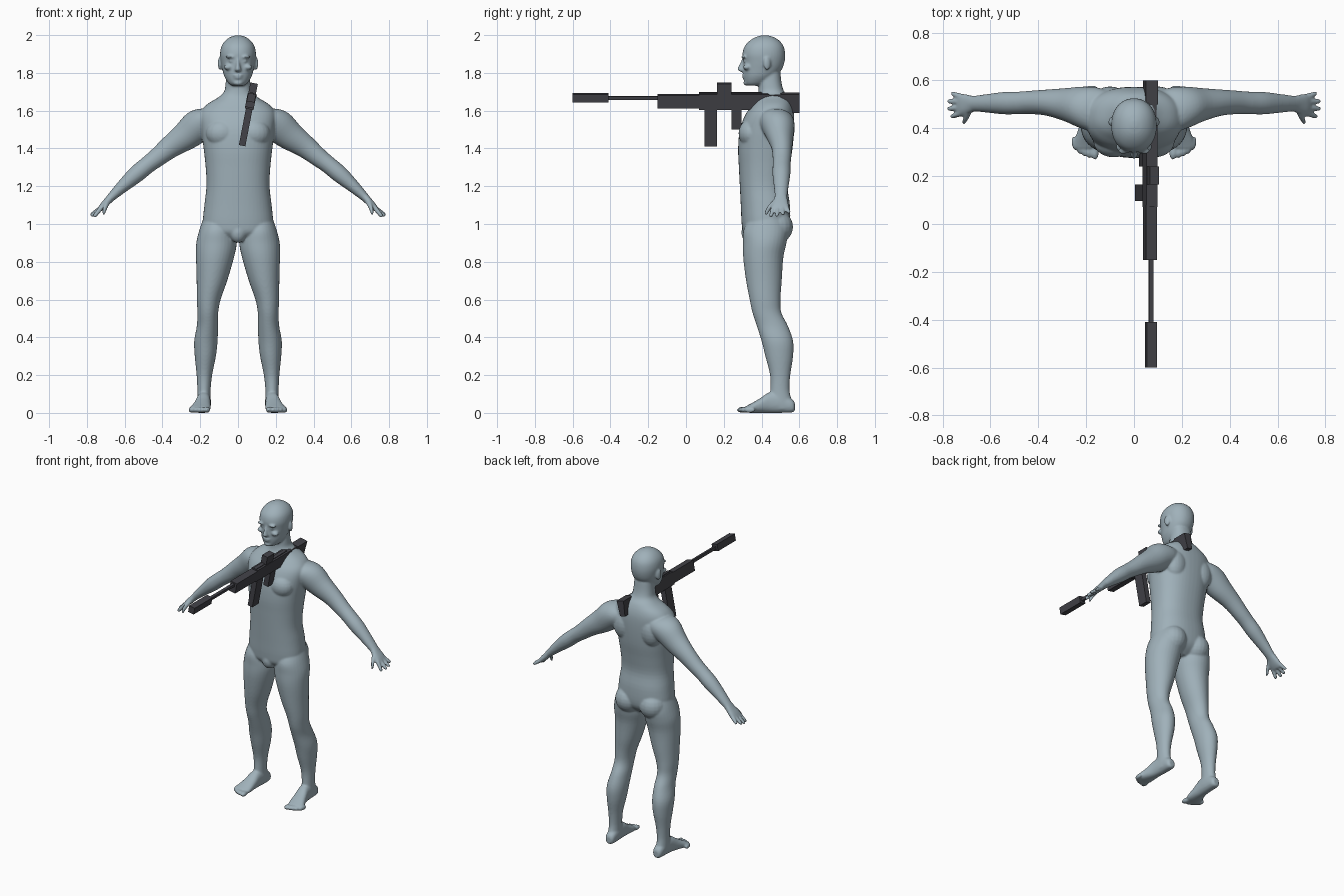
import bpy, bmesh, math
from mathutils import Vector, Matrix


def material(name, rgb):
    m = bpy.data.materials.new(name)
    m.diffuse_color = (*rgb, 1)
    return m


SKIN = material("blue_grey_body", (0.35, 0.44, 0.49))
METAL = material("dark_gunmetal", (0.055, 0.055, 0.065))
X, Y, Z = Vector((1, 0, 0)), Vector((0, 1, 0)), Vector((0, 0, 1))
body = bmesh.new()


def smooth_rings(rings, steps=4):
    """Catmull-Rom interpolation between cross-sections."""
    r = [Vector(q) for q in rings]
    out = []
    for i in range(len(r) - 1):
        p0, p1, p2, p3 = r[max(i - 1, 0)], r[i], r[i + 1], r[min(i + 2, len(r) - 1)]
        for k in range(steps):
            t = k / steps
            out.append(0.5 * (2 * p1 + (p2 - p0) * t + (2 * p0 - 5 * p1 + 4 * p2 - p3) * t * t
                              + (3 * p1 - p0 - 3 * p2 + p3) * t ** 3))
    return out + [r[-1]]


def loft(rings, u=X, v=Y, side=1, power=2.0, n=32):
    """Closed skin over rings (x, y, z, half size on u, half size on v)."""
    loops = []
    for q in smooth_rings(rings):
        loop = []
        for k in range(n):
            c, s = math.cos(2 * math.pi * k / n), math.sin(2 * math.pi * k / n)
            e = 2 / power
            p = (Vector(q[:3]) + u * q[3] * math.copysign(abs(c) ** e, c)
                 + v * q[4] * math.copysign(abs(s) ** e, s))
            loop.append(body.verts.new((p.x * side, p.y, p.z)))
        loops.append(loop)
    for a, b in zip(loops, loops[1:]):
        for k in range(n):
            body.faces.new((a[k], a[(k + 1) % n], b[(k + 1) % n], b[k]))
    body.faces.new(loops[0][::-1])
    body.faces.new(loops[-1])


def upright(rings, **kw):
    """Loft of horizontal sections (z, x, half width, front y, back y)."""
    loft([(x, (f + b) / 2, z, w, (b - f) / 2) for z, x, w, f, b in rings], **kw)


def blob(pos, size, tilt=0, side=1, axis='Z'):
    m = (Matrix.Translation((pos[0] * side, pos[1], pos[2]))
         @ Matrix.Rotation(tilt * side, 4, axis) @ Matrix.Diagonal((*size, 1)))
    bmesh.ops.create_uvsphere(body, u_segments=20, v_segments=12, radius=1, matrix=m)


# Torso and neck
upright([(.91, 0, .07, .35, .48), (.95, 0, .165, .305, .53), (1.0, 0, .186, .295, .55),
         (1.1, 0, .178, .29, .55), (1.2, 0, .167, .285, .537), (1.3, 0, .171, .28, .548),
         (1.4, 0, .182, .276, .564), (1.5, 0, .195, .285, .572), (1.58, 0, .2, .315, .572),
         (1.63, 0, .168, .35, .563), (1.67, 0, .105, .375, .545), (1.70, 0, .074, .383, .52),
         (1.74, 0, .066, .385, .507), (1.80, 0, .062, .39, .5)], power=2.3, n=48)
blob((0, .335, .955), (.046, .042, .055))

# Head with nose, lips and chin
upright([(1.732, 0, .03, .325, .40), (1.745, 0, .05, .312, .43), (1.78, 0, .072, .305, .475),
         (1.82, 0, .083, .303, .508), (1.86, 0, .091, .302, .522), (1.9, 0, .095, .299, .525),
         (1.94, 0, .088, .31, .517), (1.97, 0, .068, .337, .495), (1.99, 0, .04, .37, .463),
         (1.999, 0, .01, .405, .43)], power=2.15, n=40)
upright([(1.805, 0, .015, .292, .33), (1.815, 0, .019, .273, .33), (1.83, 0, .014, .275, .33),
         (1.86, 0, .009, .29, .33), (1.88, 0, .009, .298, .33)])
blob((0, .307, 1.787), (.027, .011, .006))
blob((0, .309, 1.774), (.023, .011, .007))
blob((0, .318, 1.747), (.026, .014, .014))

for s in (-1, 1):
    # Brow, eye, cheekbone and ear
    blob((.036, .31, 1.884), (.032, .016, .009), -.25, s)
    blob((.035, .314, 1.862), (.015, .011, .007), -.2, s)
    blob((.05, .325, 1.83), (.026, .022, .016), -.5, s)
    blob((.095, .43, 1.85), (.011, .02, .036), .35, s)
    # Chest, shoulder blade and buttock
    blob((.085, .345, 1.48), (.085, .067, .075), 0, s)
    blob((.1, .515, 1.5), (.075, .06, .1), 0, s)
    blob((.09, .475, .985), (.088, .092, .09), 0, s)

    # Leg
    upright([(1.04, .105, .075, .34, .52), (.97, .112, .092, .305, .54), (.9, .114, .107, .302, .532),
             (.82, .122, .1, .303, .515), (.7, .138, .081, .318, .507), (.6, .155, .063, .337, .5),
             (.53, .16, .055, .352, .505), (.46, .162, .056, .375, .54), (.38, .17, .062, .4, .567),
             (.3, .173, .056, .42, .567), (.2, .178, .041, .445, .552), (.12, .18, .035, .447, .548),
             (.06, .18, .035, .44, .56), (.02, .18, .032, .45, .56)], side=s)
    # Foot and toes
    loft([(.178, .576, .032, .018, .022), (.178, .56, .038, .031, .036), (.179, .5, .055, .036, .055),
          (.183, .44, .054, .038, .054), (.19, .39, .038, .045, .038), (.198, .345, .025, .053, .025),
          (.202, .318, .019, .05, .017)], u=X, v=Z, side=s, power=2.3)
    for i in range(5):
        r = .018 if i == 0 else .0125
        blob((.166 + (.006 if i else 0) + i * .019, .302 + .0022 * i * i, .016),
             (r, .034 if i == 0 else .03, .016), -.15, s)

    # Arm
    across = Vector((.667, 0, .745))
    loft([(.11, .475, 1.565, .06, .08), (.16, .478, 1.545, .085, .093), (.215, .487, 1.516, .088, .087),
          (.28, .498, 1.462, .076, .07), (.36, .507, 1.406, .06, .055), (.43, .508, 1.35, .05, .049),
          (.48, .506, 1.312, .046, .047), (.54, .505, 1.262, .045, .047), (.61, .504, 1.2, .034, .039),
          (.665, .503, 1.148, .024, .033), (.69, .5, 1.122, .02, .034)], u=across, side=s)
    # Palm
    palm = Vector((.72, 0, .69))
    loft([(.665, .503, 1.15, .021, .031), (.69, .5, 1.122, .02, .039), (.715, .498, 1.095, .018, .046),
          (.733, .498, 1.076, .013, .043)], u=palm, side=s, power=2.4)
    # Fingers, spread like a fan, then the thumb
    for y0, y1, dx, dz in ((.462, .45, .038, -.046), (.486, .482, .05, -.042),
                           (.511, .513, .05, -.036), (.533, .544, .036, -.026)):
        a, b = Vector((.722, y0, 1.088)), Vector((.722 + dx, y1, 1.088 + dz))
        loft([(*a, .013, .0125), (*a.lerp(b, .5), .0125, .0115), (*b, .0105, .01),
              (*(b + (b - a) * .12), .005, .005)], u=palm, side=s, n=14)
    loft([(.685, .482, 1.125, .017, .019), (.697, .452, 1.1, .014, .015), (.708, .432, 1.072, .012, .012),
          (.712, .424, 1.054, .009, .009), (.713, .422, 1.049, .005, .005)], u=palm, side=s, n=14)

# Fuse the body parts into one soft skin
bmesh.ops.recalc_face_normals(body, faces=body.faces)
mesh = bpy.data.meshes.new("human_body")
body.to_mesh(mesh)
body.free()
mesh.materials.append(SKIN)
figure = bpy.data.objects.new("human_body", mesh)
bpy.context.collection.objects.link(figure)
fuse = figure.modifiers.new("fuse", 'REMESH')
fuse.mode, fuse.voxel_size, fuse.use_smooth_shade = 'VOXEL', .006, True
soft = figure.modifiers.new("soften", 'SMOOTH')
soft.factor, soft.iterations = .5, 5

# Rifle: blocks along y, rolled about the barrel
ROLL = Matrix.Translation((.07, 0, 1.665)) @ Matrix.Rotation(.19, 4, 'Y')


def block(name, y0, y1, z0, z1, width, x=0, slope=0, taper=1):
    """Box given relative to the barrel; slope shifts the lower end in y, taper narrows it."""
    bm = bmesh.new()
    bmesh.ops.create_cube(bm, size=1)
    for v in bm.verts:
        low = v.co.z < 0
        v.co = ROLL @ Vector((x + v.co.x * width * (taper if low else 1),
                              (y0 if v.co.y < 0 else y1) + (slope if low else 0),
                              z0 if low else z1))
    me = bpy.data.meshes.new(name)
    bm.to_mesh(me)
    bm.free()
    me.materials.append(METAL)
    bpy.context.collection.objects.link(bpy.data.objects.new(name, me))


block("suppressor", -.6, -.41, -.019, .026, .042)
block("barrel", -.42, -.14, -.007, .012, .018)
block("handguard", -.15, .08, -.05, .02, .047)
block("receiver", .07, .44, -.058, .026, .046)
block("top_rail", .07, .40, .024, .031, .022)
block("scope", .165, .24, .026, .082, .04)
block("magazine", .097, .165, -.255, -.05, .035)
block("grip", .24, .295, -.165, -.05, .035)
block("stock_tube", .43, .56, -.04, .022, .04)
block("stock_butt", .5, .6, -.075, .026, .052, taper=.7)
